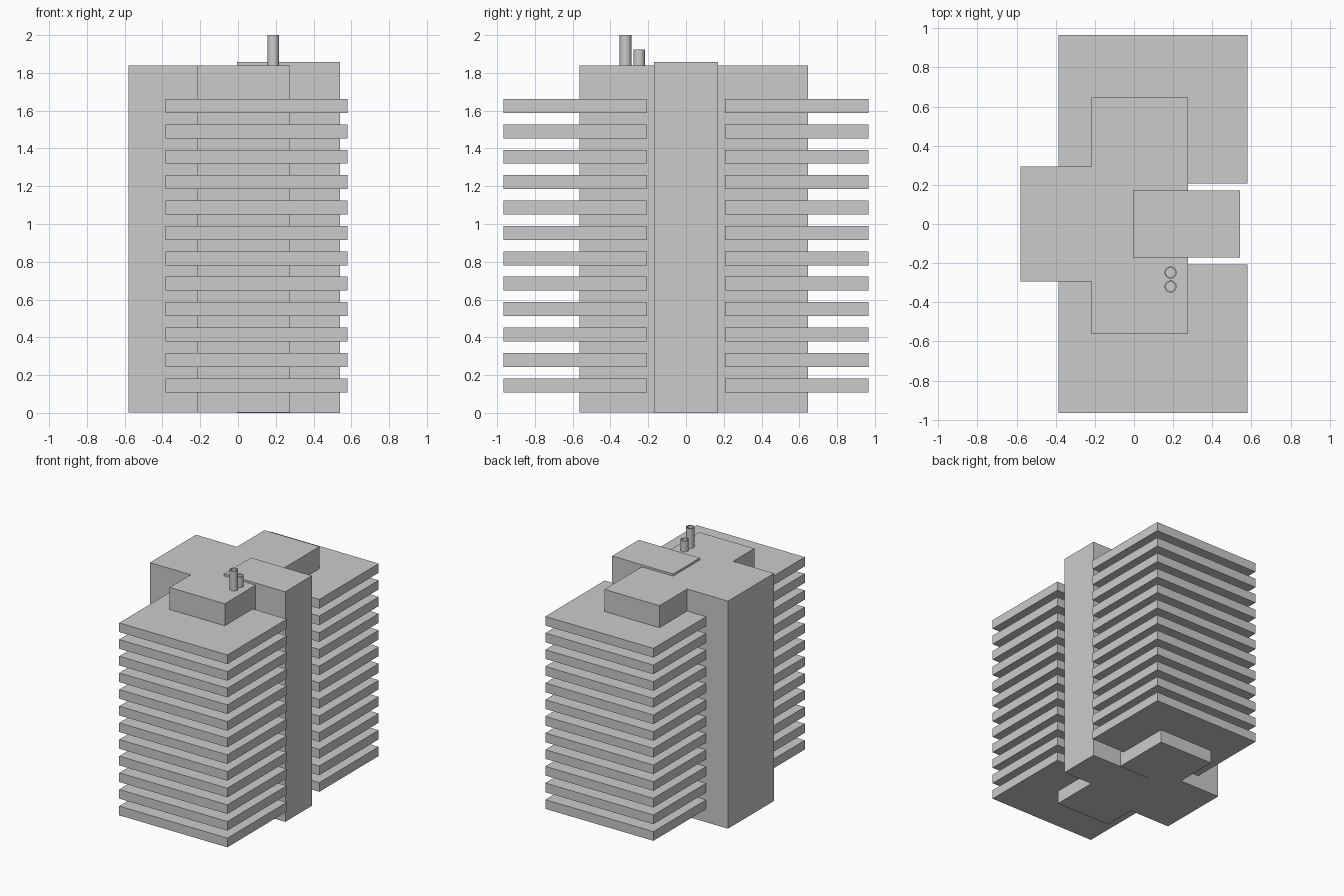
import bpy, bmesh, math

if "Cube" in bpy.data.objects:
    bpy.data.objects.remove(bpy.data.objects["Cube"])


def make_object(name, bm):
    bmesh.ops.recalc_face_normals(bm, faces=bm.faces)
    mesh = bpy.data.meshes.new(name)
    bm.to_mesh(mesh)
    bm.free()
    obj = bpy.data.objects.new(name, mesh)
    bpy.context.collection.objects.link(obj)
    return obj


def prism(name, outline, z0, z1):
    bm = bmesh.new()
    face = bm.faces.new([bm.verts.new((x, y, z0)) for x, y in outline])
    top = bmesh.ops.extrude_face_region(bm, geom=[face], use_keep_orig=True)["geom"]
    moved = [v for v in top if isinstance(v, bmesh.types.BMVert)]
    bmesh.ops.translate(bm, verts=moved, vec=(0, 0, z1 - z0))
    return make_object(name, bm)


def block(name, x0, x1, y0, y1, z0, z1):
    return prism(name, [(x0, y0), (x1, y0), (x1, y1), (x0, y1)], z0, z1)


def tube(name, x, y, z0, z1, r_out, r_in, sides=32):
    # four rings joined into a closed pipe wall
    bm = bmesh.new()
    rings = []
    for r, z in ((r_out, z0), (r_out, z1), (r_in, z1), (r_in, z0)):
        rings.append([bm.verts.new((x + r * math.cos(2 * math.pi * i / sides),
                                    y + r * math.sin(2 * math.pi * i / sides), z))
                      for i in range(sides)])
    for k in range(4):
        a, b = rings[k], rings[(k + 1) % 4]
        for i in range(sides):
            j = (i + 1) % sides
            bm.faces.new((a[i], a[j], b[j], b[i]))
    obj = make_object(name, bm)
    bpy.context.view_layer.objects.active = obj
    obj.select_set(True)
    bpy.ops.object.shade_smooth_by_angle(angle=math.radians(35))
    obj.select_set(False)
    return obj


# Main body: T-shaped plan with the wing on the left
prism("building_core", [(-0.216, -0.563), (0.276, -0.563), (0.276, 0.646),
                        (-0.216, 0.646), (-0.216, 0.294), (-0.581, 0.294),
                        (-0.581, -0.294), (-0.216, -0.294)], 0.003, 1.84)

# Lift shaft, slightly taller than the core
block("lift_shaft", -0.004, 0.541, -0.17, 0.17, 0, 1.857)

# Twelve balcony slabs, mirrored front to back
slabs = block("balcony_slabs", -0.385, 0.581, -0.965, -0.207, 0.109, 0.183)
stack = slabs.modifiers.new("floors", "ARRAY")
stack.count = 12
stack.use_relative_offset = False
stack.use_constant_offset = True
stack.constant_offset_displace = (0, 0, 0.13445)
mirror = slabs.modifiers.new("both_sides", "MIRROR")
mirror.use_axis = (False, True, False)
mirror.use_mirror_merge = False

# Hollow roof pipes
tube("tall_roof_pipe", 0.187, -0.32, 1.838, 2.0, 0.031, 0.024)
tube("short_roof_pipe", 0.187, -0.248, 1.838, 1.925, 0.031, 0.024)
